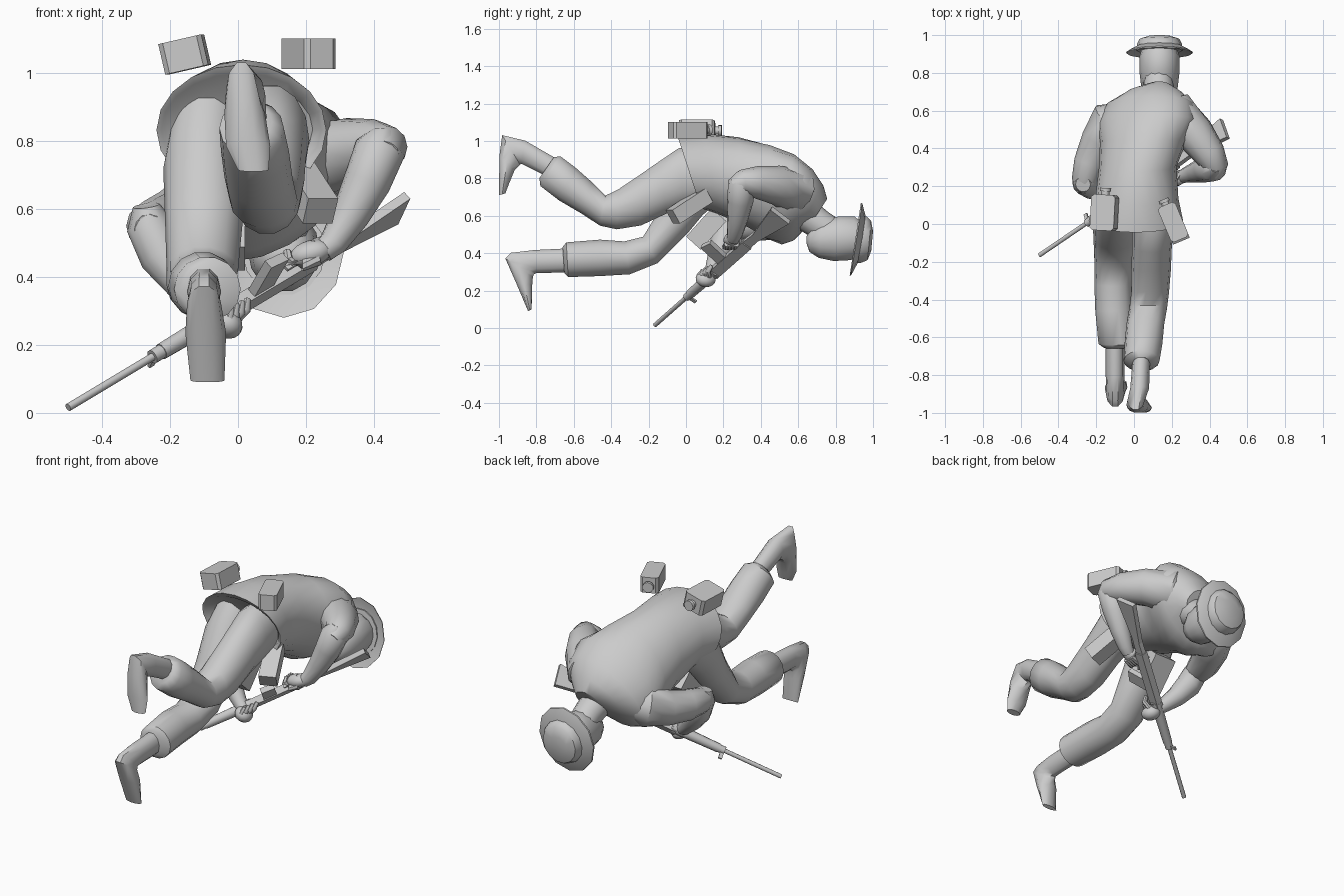
import bpy, bmesh, math
from mathutils import Vector, Matrix, Euler

mat = bpy.data.materials.new("plain_grey")
mat.diffuse_color = (0.6, 0.6, 0.6, 1)


def finish(name, bm, smooth=None):
    bmesh.ops.recalc_face_normals(bm, faces=bm.faces)
    me = bpy.data.meshes.new(name)
    bm.to_mesh(me)
    bm.free()
    me.materials.append(mat)
    ob = bpy.data.objects.new(name, me)
    bpy.context.collection.objects.link(ob)
    if smooth:
        bpy.ops.object.select_all(action='DESELECT')
        bpy.context.view_layer.objects.active = ob
        ob.select_set(True)
        bpy.ops.object.shade_smooth_by_angle(angle=math.radians(smooth))
    return ob


def skin(name, rings, n=14, smooth=45):
    """Skin elliptical rings given as (centre, half axis a, half axis b)."""
    bm = bmesh.new()
    loops = []
    for c, a, b in rings:
        angles = [2 * math.pi * i / n for i in range(n)]
        loops.append([bm.verts.new(c + a * math.cos(t) + b * math.sin(t)) for t in angles])
    for p, q in zip(loops, loops[1:]):
        for i in range(n):
            j = (i + 1) % n
            bm.faces.new((p[i], p[j], q[j], q[i]))
    bm.faces.new(loops[0])
    bm.faces.new(loops[-1])
    return finish(name, bm, smooth)


def profile(name, rows, n=14, smooth=45):
    """Rows: upper y, z, lower y, z, centre x, half width, optional sideways roll."""
    rings = []
    for ya, za, yb, zb, cx, hw, *roll in rows:
        top, low = Vector((cx, ya, za)), Vector((cx, yb, zb))
        rings.append(((top + low) / 2, Vector((hw, 0, hw * (roll[0] if roll else 0))), (top - low) / 2))
    return skin(name, rings, n, smooth)


def tube(name, pts, n=12, smooth=50):
    """Round limb through points (x, y, z, radius)."""
    ps = [Vector(p[:3]) for p in pts]
    rings = []
    for i, p in enumerate(ps):
        t = (ps[min(i + 1, len(ps) - 1)] - ps[max(i - 1, 0)]).normalized()
        a = (Vector((1, 0, 0)) - t * t.x).normalized()
        rings.append((p, a * pts[i][3], t.cross(a) * pts[i][3]))
    return skin(name, rings, n, smooth)


def box(name, size, m, chamfer=0):
    bm = bmesh.new()
    bmesh.ops.create_cube(bm, size=1, matrix=Matrix.Diagonal((*size, 1)))
    if chamfer:
        upright = [e for e in bm.edges if abs(e.verts[0].co.z - e.verts[1].co.z) > .01]
        bmesh.ops.bevel(bm, geom=upright, offset=chamfer, segments=1, affect='EDGES')
    bm.transform(m)
    return finish(name, bm)


def rod(name, r, depth, m, n=10, r2=None):
    bm = bmesh.new()
    bmesh.ops.create_cone(bm, cap_ends=True, segments=n, radius1=r, radius2=r if r2 is None else r2,
                          depth=depth, matrix=m)
    return finish(name, bm, 40)


def ball(name, radii, m):
    bm = bmesh.new()
    bmesh.ops.create_uvsphere(bm, u_segments=14, v_segments=10, radius=1, matrix=m @ Matrix.Diagonal((*radii, 1)))
    return finish(name, bm, 60)


def place(loc, rot=(0, 0, 0)):
    return Matrix.Translation(loc) @ Euler([math.radians(a) for a in rot]).to_matrix().to_4x4()


# Jacket, with a recessed hem
profile("jacket", [
    (.02, .97, .12, .70, .02, .20),
    (-.03, 1.0, .08, .67, .01, .235),
    (-.045, 1.025, .08, .64, .01, .25),
    (.10, 1.04, .17, .61, .015, .22),
    (.28, 1.02, .33, .54, .02, .205, .08),
    (.45, .975, .43, .48, .05, .23, .2),
    (.58, .915, .51, .46, .07, .265, .3),
    (.68, .835, .57, .48, .085, .235, .3),
    (.735, .76, .63, .53, .105, .155, .2),
    (.755, .69, .67, .56, .13, .08)], 20)

# Legs
profile("right_trouser_leg", [
    (.08, .97, .14, .66, .09, .11), (-.04, .965, -.01, .64, .10, .11),
    (-.15, .89, -.10, .61, .095, .105), (-.25, .82, -.24, .545, .09, .105),
    (-.36, .745, -.37, .525, .085, .10), (-.43, .71, -.46, .545, .075, .10),
    (-.50, .78, -.56, .61, .06, .10), (-.59, .86, -.68, .68, .05, .10),
    (-.67, .92, -.78, .757, .04, .095), (-.705, .915, -.785, .80, .04, .06)])
profile("left_trouser_leg", [
    (.06, .96, .16, .66, -.09, .11), (-.04, .84, .09, .60, -.10, .12),
    (-.14, .64, .015, .51, -.10, .115), (-.23, .49, -.15, .345, -.105, .105),
    (-.33, .465, -.30, .285, -.11, .10), (-.46, .475, -.46, .275, -.105, .10),
    (-.64, .46, -.63, .27, -.09, .098), (-.66, .435, -.65, .29, -.10, .06)])

# Boots
profile("right_boot", [
    (-.66, .89, -.73, .80, .04, .045), (-.86, 1.005, -.88, .875, .03, .05),
    (-.985, 1.035, -.885, .87, .01, .045), (-1.0, .92, -.915, .84, .02, .06),
    (-1.0, .80, -.945, .77, .03, .065), (-1.0, .71, -.965, .72, .045, .045)], 10)
profile("left_boot", [
    (-.61, .43, -.61, .295, -.10, .05), (-.81, .42, -.80, .29, -.10, .05),
    (-.94, .405, -.81, .285, -.10, .045), (-.97, .375, -.815, .27, -.10, .05),
    (-.91, .24, -.82, .23, -.095, .06), (-.845, .09, -.825, .10, -.09, .05)], 10)

# Arms
tube("right_upper_arm", [(.13, .60, .69, .08), (.22, .58, .735, .125), (.32, .48, .765, .105),
                         (.40, .37, .78, .085), (.435, .30, .78, .066), (.43, .26, .76, .045)])
tube("right_forearm", [(.43, .31, .83, .035), (.42, .30, .78, .075), (.38, .29, .68, .07),
                       (.33, .275, .58, .056), (.28, .26, .50, .042), (.25, .25, .475, .035)])
tube("left_upper_arm", [(-.05, .57, .61, .08), (-.12, .54, .60, .12), (-.185, .44, .565, .097),
                        (-.235, .32, .55, .085), (-.26, .23, .55, .07), (-.26, .17, .54, .045)])
tube("left_forearm", [(-.27, .21, .61, .04), (-.262, .22, .555, .068), (-.22, .20, .46, .07),
                      (-.16, .17, .38, .056), (-.09, .14, .31, .04), (-.05, .12, .28, .034)])

# Hands with curled fingers
ball("right_palm", (.065, .045, .038), place((.215, .245, .47), (0, -15, 0)))
ball("left_palm", (.05, .055, .042), place((-.035, .105, .262), (0, 30, 20)))
for k in range(4):
    o = k * .016
    tube(f"right_finger_{k}", [(.24, .22 + o, .45, .017), (.19, .21 + o, .435, .018),
                               (.15, .22 + o, .445, .017), (.145, .245 + o, .475, .012)], 7)
    tube(f"left_finger_{k}", [(-.055 + o, .075 + o, .25 + o / 2, .015), (-.025 + o, .07 + o, .28 + o / 2, .015),
                              (-.02 + o, .09 + o, .31 + o / 2, .01)], 7)

# Neck, head, hat
tube("neck", [(.115, .62, .62, .09), (.13, .72, .55, .08), (.13, .82, .49, .075)])
profile("head", [(.645, .49, .645, .45, .135, .03), (.67, .54, .66, .405, .135, .07),
                 (.73, .58, .71, .372, .135, .096), (.82, .60, .79, .355, .135, .106),
                 (.90, .60, .88, .36, .135, .105), (.95, .56, .94, .39, .135, .09)])
profile("hat_brim", [(.945, .61, .905, .35, .135, .125), (.935, .67, .875, .28, .135, .177),
                     (.942, .668, .882, .28, .135, .175), (.96, .60, .925, .36, .135, .12)], 12, 30)
profile("hat_crown", [(.935, .605, .90, .345, .135, .122), (.965, .60, .935, .345, .135, .12),
                      (.99, .575, .97, .36, .135, .105), (1.0, .52, .99, .41, .135, .06)], 14, 40)

# Pouches and canteens; those on the back carry a cap
for name, loc, size, rot in [
        ("left_canteen", (-.157, .06, 1.055), (.13, .19, .092), (0, -13, -3)),
        ("right_canteen", (.207, .01, 1.057), (.10, .20, .09), (0, 0, 23))]:
    m = place(loc, rot)
    box(name, size, m, .014)
    rod(name + "_neck", .022, .03, m @ place((0, .105, 0), (90, 0, 0)))
    rod(name + "_cap", .03, .018, m @ place((0, .122, 0), (90, 0, 0)))
box("hip_pouch", (.095, .225, .085), place((.205, .018, .652), (31, 0, 23)))
box("belly_pouch", (.14, .205, .105), place((-.05, .108, .53), (48, 0, 0)))

# Rifle frame: x runs muzzle to butt, z points to the magazine side
d = Vector((1, .68, .60)).normalized()
u = Vector((.03, -.12, .08))
u = (u - d * u.dot(d)).normalized()
v = u.cross(d)
gun = Matrix((d, v, u)).transposed().to_4x4()
gun.translation = Vector((-.50, -.165, .016))


def along(s, h=0):
    return gun @ place((s, 0, h), (0, 90, 0))


rod("rifle_barrel", .012, .45, along(.225))
rod("front_sight_band", .022, .05, along(.36))
box("front_sight", (.02, .01, .05), gun @ place((.345, 0, -.03)))
rod("rifle_handguard", .025, .28, along(.51), 10, .03)
rod("handguard_ring", .033, .025, along(.63))
box("rifle_receiver", (.36, .04, .06), gun @ place((.80, 0, 0)))
box("rifle_magazine", (.075, .03, .14), gun @ place((.77, 0, .085), (0, 12, 0)))
box("trigger_guard", (.08, .015, .012), gun @ place((.89, 0, .055)))
box("rifle_grip", (.045, .03, .10), gun @ place((.95, 0, .06), (0, 25, 0)))

# Shoulder stock, cut from a flat outline
bm = bmesh.new()
outline = [(.93, -.028), (1.05, -.025), (1.32, -.068), (1.33, .06), (1.08, .022), (.93, .028)]
f = bm.faces.new([bm.verts.new((s, -.014, h)) for s, h in outline])
ext = bmesh.ops.extrude_face_region(bm, geom=[f])["geom"]
bmesh.ops.translate(bm, vec=(0, .028, 0), verts=[g for g in ext if isinstance(g, bmesh.types.BMVert)])
bm.transform(gun)
finish("rifle_stock", bm)
